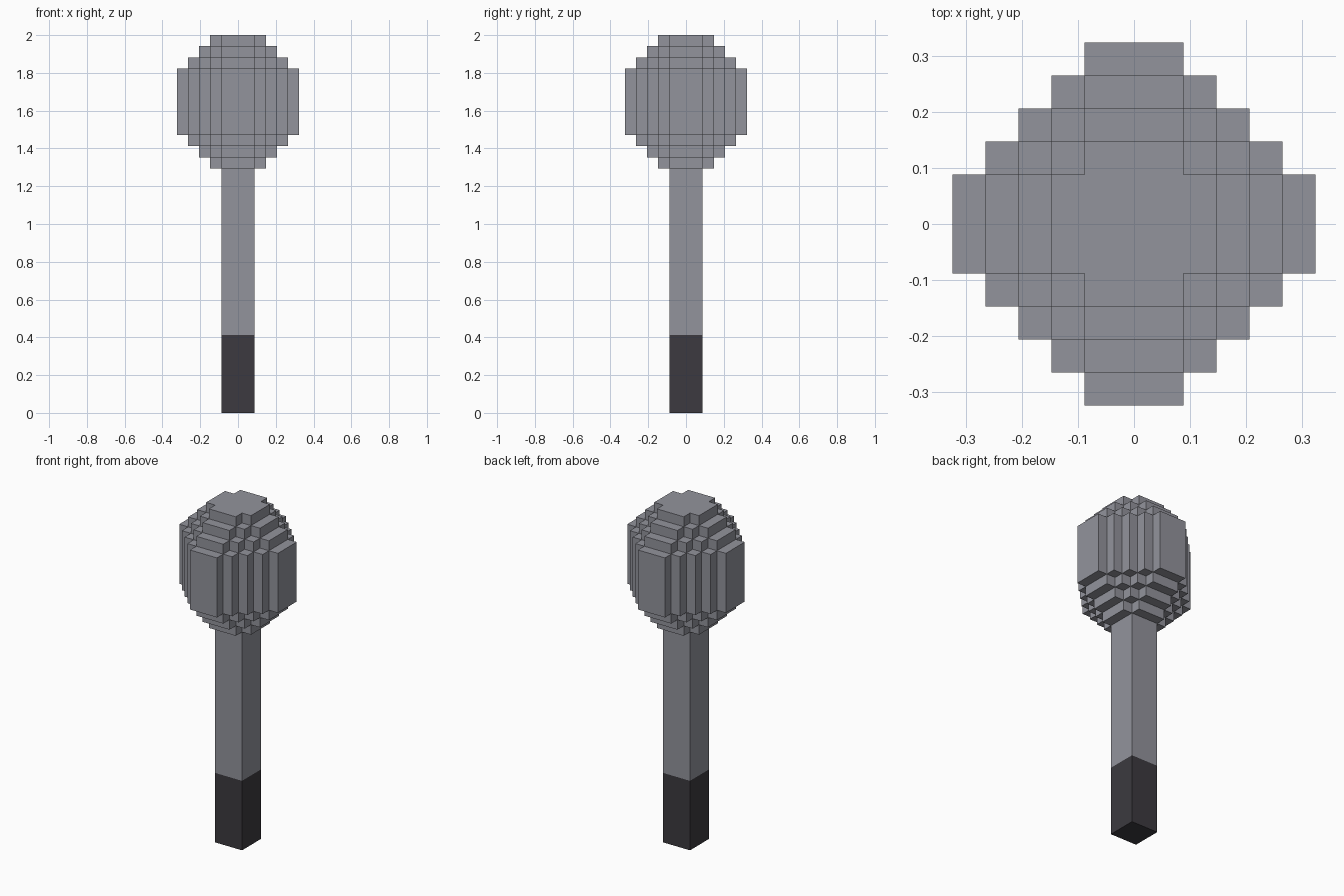
import bpy, bmesh, math
from mathutils import Vector

cube = bpy.data.objects.get("Cube")
if cube:
    bpy.data.objects.remove(cube, do_unlink=True)

UNIT = 2 / 34            # block size: the whole model is 34 blocks tall
GRIP_TOP, HEAD_BOTTOM, TOP = 7, 22, 34


def material(name, color):
    mat = bpy.data.materials.new(name)
    mat.use_nodes = True
    mat.diffuse_color = (*color, 1)
    bsdf = mat.node_tree.nodes["Principled BSDF"]
    bsdf.inputs["Base Color"].default_value = (*color, 1)
    bsdf.inputs["Roughness"].default_value = 0.8
    return mat


def solid(x, y, z):
    """Whether the block at this grid position is filled."""
    if z < 0 or z >= TOP:
        return False
    x, y = abs(x), abs(y)
    if z < HEAD_BOTTOM:
        return max(x, y) <= 1
    # Each layer is a stepped disc, shrinking towards both ends of the head
    radius = min(5, 2 + min(z - HEAD_BOTTOM, TOP - 1 - z))
    return max(x, y) <= radius and x + y <= radius + 1


def build_part(name, z_start, z_end, mat):
    """Skin the filled blocks of a height range and merge flat areas."""
    bm = bmesh.new()
    axes = [Vector(row) for row in ((1, 0, 0), (0, 1, 0), (0, 0, 1))]
    for z in range(z_start, z_end):
        for x in range(-5, 6):
            for y in range(-5, 6):
                if not solid(x, y, z):
                    continue
                center = Vector((x, y, z + 0.5))
                for i in range(3):
                    for side in (-1, 1):
                        normal = axes[i] * side
                        nx, ny, nz = (round(c) for c in normal)
                        if solid(x + nx, y + ny, z + nz):
                            continue
                        u = axes[(i + 1) % 3] * side / 2
                        v = axes[(i + 2) % 3] / 2
                        mid = center + normal / 2
                        corners = (mid - u - v, mid + u - v, mid + u + v, mid - u + v)
                        bm.faces.new([bm.verts.new(c * UNIT) for c in corners])
    bmesh.ops.remove_doubles(bm, verts=bm.verts, dist=UNIT / 100)
    bmesh.ops.dissolve_limit(bm, angle_limit=math.radians(1),
                             verts=bm.verts, edges=bm.edges)
    mesh = bpy.data.meshes.new(name)
    bm.to_mesh(mesh)
    bm.free()
    mesh.materials.append(mat)
    obj = bpy.data.objects.new(name, mesh)
    bpy.context.collection.objects.link(obj)
    return obj


steel = material("steel grey", (0.29, 0.295, 0.333))
charcoal = material("charcoal", (0.045, 0.042, 0.05))

build_part("grip", 0, GRIP_TOP, charcoal)
build_part("shaft", GRIP_TOP, HEAD_BOTTOM, steel)
build_part("head", HEAD_BOTTOM, TOP, steel)
